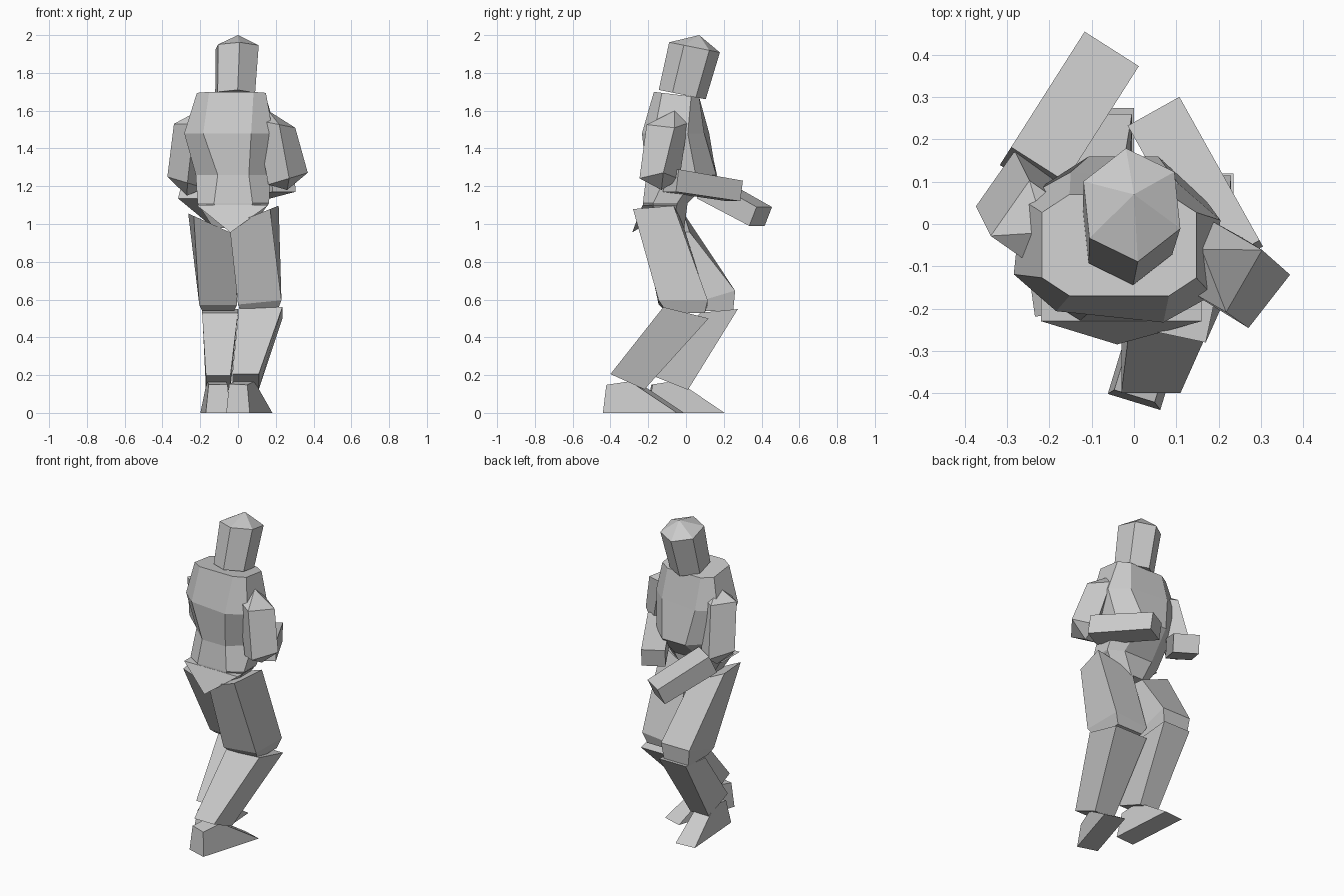
import bpy, bmesh
from math import cos, sin, pi, radians, copysign
from mathutils import Vector

if "Cube" in bpy.data.objects:
    bpy.data.objects.remove(bpy.data.objects["Cube"])


def ring(c, rx, ry, n=4, sx=0.0, sy=0.0, yaw=0.0, e=1.0):
    """Roughly level polygon around c; sx, sy tilt it (dz per x, y); e < 1 squares it."""
    k = 1 / cos(pi / n) if n == 4 else 1.0
    pts, a = [], radians(yaw)
    for i in range(n):
        t = 2 * pi * (i + 0.5) / n
        u = rx * k * copysign(abs(cos(t)) ** e, cos(t))
        v = ry * k * copysign(abs(sin(t)) ** e, sin(t))
        x, y = u * cos(a) - v * sin(a), u * sin(a) + v * cos(a)
        pts.append(Vector((c[0] + x, c[1] + y, c[2] + sx * x + sy * y)))
    return pts


def cross(c, axis, w, h):
    """Rectangle around c, square to a limb axis."""
    c, d = Vector(c), Vector(axis).normalized()
    s = d.cross(Vector((0, 0, 1))).normalized()
    u = s.cross(d)
    return [c + s * w * i + u * h * j for i, j in ((1, 1), (-1, 1), (-1, -1), (1, -1))]


def loft(name, rings):
    """Skin a stack of polygons with flat faces; a single-point ring is an apex."""
    bm = bmesh.new()
    vs = [[bm.verts.new(p) for p in r] for r in rings]
    for a, b in zip(vs, vs[1:]):
        n = max(len(a), len(b))
        for i in range(n):
            j = (i + 1) % n
            f = []
            for v in (a[i % len(a)], a[j % len(a)], b[j % len(b)], b[i % len(b)]):
                if v not in f:
                    f.append(v)
            bm.faces.new(f)
    for r in (vs[0], vs[-1]):
        if len(r) > 2:
            bm.faces.new(r)
    bmesh.ops.recalc_face_normals(bm, faces=bm.faces)
    me = bpy.data.meshes.new(name)
    bm.to_mesh(me)
    bm.free()
    ob = bpy.data.objects.new(name, me)
    bpy.context.collection.objects.link(ob)
    return ob


# head: leaning hexagonal prism with a low peak
loft("head", [
    ring((-0.015, -0.02, 1.685), 0.115, 0.125, 6, sy=-0.2, yaw=6),
    ring((-0.005, 0.045, 1.935), 0.125, 0.135, 6, sy=-0.2, yaw=6),
    [Vector((0.0, 0.07, 2.0))]])

# torso: squared rings from the shoulders to the waist
loft("torso", [
    ring((-0.03, -0.12, 0.98), 0.11, 0.12, 8),
    ring((-0.025, -0.11, 1.11), 0.2, 0.125, 8, e=0.7),
    ring((-0.025, -0.025, 1.26), 0.215, 0.2, 8),
    ring((-0.04, -0.055, 1.48), 0.25, 0.175, 8, yaw=-6, e=0.7),
    ring((-0.035, -0.05, 1.685), 0.19, 0.125, 8, sy=-0.12, e=0.5)])

# hip: pointed wedge at the base of the back
loft("hip", [
    [Vector((-0.04, -0.285, 0.955))],
    ring((-0.03, -0.14, 1.1), 0.19, 0.09)])

# upper arms: shoulder peak, shoulder, elbow, elbow tip
loft("upper_arm_right", [
    [Vector((0.16, -0.06, 1.60))],
    ring((0.2, -0.10, 1.53), 0.07, 0.085, 4, sx=-0.2, yaw=-30),
    ring((0.265, -0.14, 1.24), 0.07, 0.08, 4, sx=0.3, yaw=-38),
    [Vector((0.26, -0.13, 1.18))]])
loft("upper_arm_left", [
    [Vector((-0.21, -0.02, 1.60))],
    ring((-0.24, 0.0, 1.53), 0.065, 0.08, 4, yaw=-35),
    ring((-0.275, 0.07, 1.22), 0.065, 0.08, 4, sx=-0.3, yaw=-35),
    [Vector((-0.27, 0.07, 1.15))]])

# forearms: tapered bars reaching forward and inward
for side, a, b, w in (("right", (0.24, -0.08, 1.23), (0.05, 0.26, 1.175), 0.07),
                      ("left", (-0.24, 0.12, 1.19), (-0.065, 0.395, 1.04), 0.076)):
    d = Vector(b) - Vector(a)
    loft("forearm_" + side, [cross(a, d, w, 0.06), cross(b, d, w, 0.055)])

# thighs: bent forward to the knees
loft("thigh_right", [
    ring((0.085, -0.15, 1.045), 0.11, 0.11, sx=0.4, yaw=-12),
    ring((0.115, -0.015, 0.585), 0.115, 0.13, sx=0.1),
    ring((0.115, 0.0, 0.53), 0.09, 0.1)])
loft("thigh_left", [
    ring((-0.14, -0.1, 1.0), 0.11, 0.105, sx=-0.45, yaw=8),
    ring((-0.105, 0.135, 0.61), 0.1, 0.125, sy=0.3),
    ring((-0.105, 0.15, 0.54), 0.085, 0.1)])

# shins: slant back from the knees to the ankles
loft("shin_right", [
    ring((0.12, 0.0, 0.53), 0.115, 0.12, sy=-0.25),
    ring((0.04, -0.31, 0.165), 0.07, 0.09, sy=-0.45)])
loft("shin_left", [
    ring((-0.095, 0.175, 0.54), 0.095, 0.1, sy=0.1),
    ring((-0.105, -0.085, 0.16), 0.065, 0.095, sy=-0.4)])

# feet: flat wedge soles with the ankle above the heel
for side, s, a, yaw in (("right", (0.06, -0.225, 0), (0.02, -0.345, 0.16), -17),
                        ("left", (-0.12, -0.005, 0), (-0.11, -0.115, 0.16), 4)):
    loft("foot_" + side, [
        ring(s, 0.065, 0.205, yaw=yaw),
        ring(a, 0.05, 0.065, sy=0.15, yaw=yaw)])
